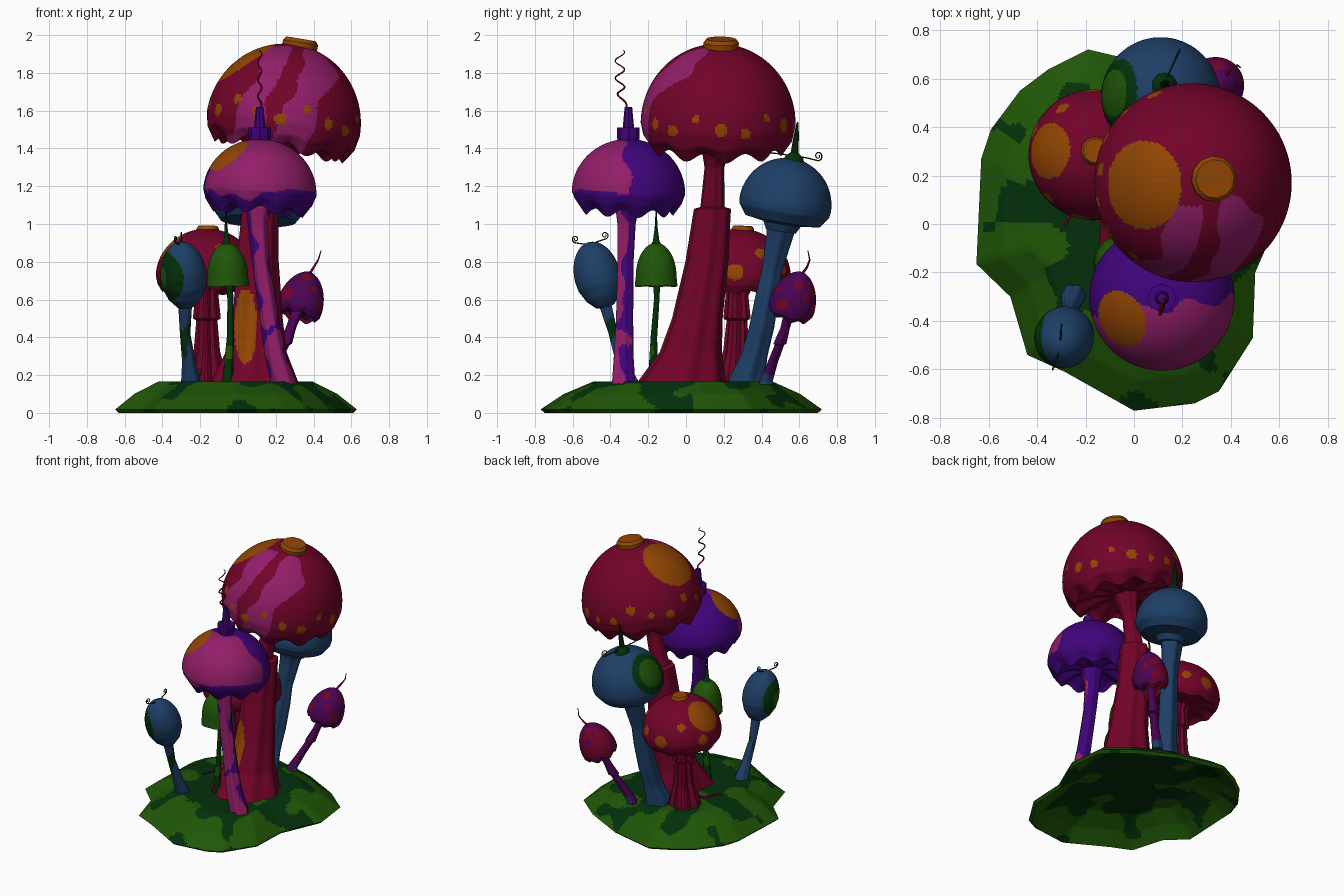
import bpy, bmesh, math
from mathutils import Vector, Matrix, noise

cube = bpy.data.objects.get("Cube")
if cube:
    bpy.data.objects.remove(cube, do_unlink=True)

MATS = {}
for label, rgb in {
    "crimson": (0.17, 0.001, 0.022), "orange": (0.29, 0.06, 0.001),
    "pink": (0.29, 0.013, 0.14), "purple": (0.052, 0.001, 0.2),
    "blue": (0.013, 0.05, 0.135), "green": (0.014, 0.092, 0.002),
    "dark green": (0.001, 0.03, 0.003), "violet": (0.07, 0.001, 0.085),
}.items():
    m = bpy.data.materials.new(label)
    m.use_nodes = True
    m.diffuse_color = (*rgb, 1)
    m.node_tree.nodes["Principled BSDF"].inputs["Base Color"].default_value = (*rgb, 1)
    MATS[label] = m


def wobble(p, scale):
    return noise.noise(Vector(p) * scale)


def lerp_rows(points, steps):
    """Linear in-between points along a profile or path."""
    out = []
    for a, b in zip(points, points[1:]):
        out += [[u + (v - u) * i / steps for u, v in zip(a, b)] for i in range(steps)]
    return out + [list(points[-1])]


def skin(name, rows, colour):
    """Closed surface through rings of points; colour is a name or a rule on position."""
    bm = bmesh.new()
    rings = [[bm.verts.new(p) for p in row] for row in rows]
    n = len(rings[0])
    for a, b in zip(rings, rings[1:]):
        for i in range(n):
            j = (i + 1) % n
            bm.faces.new((a[i], a[j], b[j], b[i]))
    bm.faces.new(rings[0])
    bm.faces.new(rings[-1])
    bmesh.ops.recalc_face_normals(bm, faces=bm.faces)
    used = []
    for f in bm.faces:
        c = colour(f.calc_center_median()) if callable(colour) else colour
        if c not in used:
            used.append(c)
        f.material_index = used.index(c)
    mesh = bpy.data.meshes.new(name)
    bm.to_mesh(mesh)
    bm.free()
    for c in used:
        mesh.materials.append(MATS[c])
    ob = bpy.data.objects.new(name, mesh)
    bpy.context.collection.objects.link(ob)
    bpy.ops.object.select_all(action='DESELECT')
    ob.select_set(True)
    bpy.context.view_layer.objects.active = ob
    bpy.ops.object.shade_smooth_by_angle(angle=math.radians(35))


def frame(centre, axis):
    return Matrix.Translation(centre) @ Vector(axis).to_track_quat('Z', 'Y').to_matrix().to_4x4()


def lathe(name, centre, axis, profile, colour, n=48, waves=0, amp=0):
    """Turn (radius, height, ripple weight) about a leaning axis."""
    m = frame(centre, axis)
    angles = [math.tau * i / n for i in range(n)]
    rows = [[m @ Vector((r * math.cos(a), r * math.sin(a), z + w * amp * math.cos(waves * a)))
             for a in angles] for r, z, w in profile]
    skin(name, rows, colour)


def cap(name, centre, axis, radius, height, lip, colour, n=120, waves=0, amp=0, steps=40, power=1):
    dome = [(max(radius * math.sin(t) ** power, 0.002), height * math.cos(t), 0)
            for t in (math.pi / 2 * i / steps for i in range(steps))]
    lathe(name, centre, axis, dome + lerp_rows([(radius, 0, 0)] + lip, 5), colour, n, waves, amp)


def stem(name, path, colour, ribs=6, depth=0.06, n=42, steps=10):
    """Ribbed stalk through (x, y, z, radius) points."""
    angles = [math.tau * i / n for i in range(n)]
    rows = [[(x + r * (1 + depth * math.cos(ribs * a)) * math.cos(a),
              y + r * (1 + depth * math.cos(ribs * a)) * math.sin(a), z) for a in angles]
            for x, y, z, r in lerp_rows(path, steps)]
    skin(name, rows, colour)


def wire(name, pts, colour, thick=0.005, taper=0.7):
    cu = bpy.data.curves.new(name, 'CURVE')
    cu.dimensions = '3D'
    cu.bevel_depth = thick
    cu.bevel_resolution = 1
    cu.use_fill_caps = True
    sp = cu.splines.new('POLY')
    sp.points.add(len(pts) - 1)
    for i, (point, p) in enumerate(zip(sp.points, pts)):
        point.co = (*p, 1)
        point.radius = 1 - taper * i / (len(pts) - 1)
    cu.materials.append(MATS[colour])
    bpy.context.collection.objects.link(bpy.data.objects.new(name, cu))


def curl(name, start, end, colour, size=0.025):
    """Feeler that ends in a flat spiral."""
    s, e = Vector(start), Vector(end)
    d = Vector((e.x - s.x, e.y - s.y, 0)).normalized()
    pts = [s, s.lerp(e, 0.5) - Vector((0, 0, 0.01))]
    for i in range(22):
        a, r = -1.6 + i * 0.42, size * (1 - i / 28)
        pts.append(e + d * r * math.cos(a) + Vector((0, 0, r * math.sin(a))))
    wire(name, pts, colour, 0.004, 0.4)


def spotted(base, spots):
    """Rule: the first spot (x, y, z, radius, colour) holding the point wins."""
    def rule(p):
        for x, y, z, r, c in spots:
            if (p - Vector((x, y, z))).length < r:
                return c
        return base(p) if callable(base) else base
    return rule


def dots(centre, axis, radius, height, count, size, colour, lats=(0.15, 0.3)):
    m, out = frame(centre, axis), []
    for i in range(count):
        a, t = math.tau * i / count, lats[i % len(lats)]
        p = m @ Vector((radius * math.cos(t) * math.cos(a), radius * math.cos(t) * math.sin(a),
                        height * math.sin(t)))
        out.append((*p, size * (1 + 0.25 * math.sin(i * 2.3)), colour))
    return out


# Mossy mound, a hollow shell
outline = [(-.65, -.165), (-.51, -.3), (-.44, -.54), (-.285, -.61), (0, -.77), (.25, -.74),
           (.35, -.69), (.49, -.47), (.5, -.2), (.63, .1), (.6, .35), (.42, .5), (.15, .64),
           (-.19, .72), (-.35, .64), (-.47, .55), (-.59, .39), (-.63, .27)]
edge = lerp_rows(outline + outline[:1], 10)[:-1]
levels = [(.01, .165), (.64, .165), (.84, .1), (1, .018), (.97, 0), (.82, .075), (.62, .14), (.01, .14)]


def moss(p):
    reach = (p - Vector((.06, 0, .1))).length
    return "dark green" if wobble(p, 6) * .65 + .44 - reach > 0 else "green"


skin("ground_mound", [[(x * s - .02 * (1 - s), y * s, z) for x, y in edge]
                      for s, z in lerp_rows(levels, 14)], moss)

# Giant red mushroom
c, ax = (.24, .17, 1.53), (.17, .02, 1)


def giant_paint(p):
    s = p.x - 0.4 * (p.z - 1.6) + 0.06 * wobble(p, 7)
    front = p.y < 0.1 + 0.1 * wobble(p, 5) and (p - Vector((.24, .17, 1.53))).length > .372
    return "pink" if front and (0 < s < .15 or .24 < s < .43) else "crimson"


cap("giant_cap", c, ax, .41, .425,
    [(.395, -.07, .4), (.345, -.13, 1), (.32, -.105, 1), (.2, -.08, .6), (.06, -.09, 0)],
    spotted(giant_paint, [(.03, .16, 1.87, .185, "orange")]
            + dots(c, ax, .41, .43, 19, .028, "orange", (.03, .2, .08))), 200, 10, .024, 48)
lathe("giant_cap_knob", (.325, .185, 1.925), ax,
      [(.01, .055, 0), (.08, .055, 0), (.095, .035, 0), (.09, -.05, 0)], "orange", 12)
stem("giant_stem", [(.08, -.02, .15, .24), (.08, -.02, .17, .225), (.09, .025, .32, .16),
                    (.1, .06, .5, .13), (.1, .11, .8, .11), (.115, .14, 1.08, .095),
                    (.115, .14, 1.09, .062), (.16, .15, 1.3, .05), (.215, .165, 1.46, .09)],
     lambda p: "orange" if p.y < .05 and ((p.x - .04) / .06) ** 2 + ((p.z - .46) / .2) ** 2 < 1
     else "crimson", 7, .05, 84, 14)

# Purple and pink mushroom
c, ax = (.115, -.305, 1.165), (.07, .03, 1)


def bell_paint(p):
    w = 0.06 * wobble(p, 8)
    return "pink" if p.y < -.35 + .15 * (p.x - .115) + w and p.z > 1.15 + w else "purple"


cap("purple_cap", c, ax, .3, .285,
    [(.285, -.04, .5), (.24, -.095, 1), (.22, -.075, 1), (.14, -.05, .6), (.05, -.06, 0)],
    spotted(bell_paint, [(-.05, -.39, 1.36, .12, "orange")]), 150, 9, .02)
lathe("purple_cap_knob", (.115, -.305, 1.44), (0, 0, 1),
      [(.004, .18, 0), (.02, .18, 0), (.03, .07, 0), (.06, .07, 0), (.06, .015, 0), (.05, -.02, 0)],
      "purple", 8)
wire("purple_cap_tendril",
     [(.115 + .01 * math.sin(i * .5), -.31 - .04 * min(i / 12, 1) + .025 * math.sin(i * .48) * min(i / 15, 1),
       1.61 + .31 * i / 44) for i in range(45)], "crimson", .006, .5)
stem("purple_stem", [(.242, -.33, .15, .066), (.238, -.33, .17, .063), (.2, -.33, .3, .054),
                     (.165, -.325, .5, .047), (.12, -.32, .8, .044), (.105, -.315, 1, .05),
                     (.11, -.31, 1.12, .07)],
     lambda p: "pink" if p.y < -.343 + .07 * wobble(p, 9) else "purple", steps=16)

# Tall blue mushroom
c, ax = (.11, .525, 1.1), (.04, .17, 1)
cap("blue_cap", c, ax, .245, .25, [(.24, -.03, 0), (.2, -.085, 0), (.1, -.1, 0), (.08, -.14, 0)],
    spotted("blue", [(-.1, .54, 1.23, .1, "green"), (-.1, .54, 1.23, .15, "dark green")]))
lathe("blue_cap_spike", (.125, .57, 1.33), (.04, .1, 1),
      [(.004, .21, 0), (.014, .14, 0), (.02, .05, 0), (.05, .02, 0), (.06, -.02, 0)], "dark green", 10)
curl("blue_cap_curl_front", (.125, .56, 1.36), (.1, .46, 1.4), "dark green")
curl("blue_cap_curl_back", (.125, .58, 1.36), (.18, .7, 1.36), "dark green")
stem("blue_stem", [(0, .32, .15, .095), (0, .325, .19, .09), (.02, .36, .3, .068), (.04, .4, .45, .064),
                   (.06, .43, .62, .06), (.07, .455, .75, .052), (.09, .5, .95, .07),
                   (.1, .51, 1.03, .085)], "blue", 5, .08, steps=4)

# Middle red mushroom
c, ax = (-.165, .285, .72), (.02, .05, 1)
cap("red_cap", c, ax, .27, .255, [(.26, -.04, .3), (.235, -.075, 1), (.2, -.055, .8), (.05, -.05, 0)],
    spotted("crimson", [(-.34, .3, .87, .115, "orange")]
            + dots(c, ax, .27, .255, 11, .036, "orange", (.12, .55, .25))), 144, 10, .008)
lathe("red_cap_knob", (-.16, .3, .955), ax,
      [(.01, .035, 0), (.05, .035, 0), (.06, .02, 0), (.06, -.02, 0)], "orange", 12)
stem("red_stem", [(-.17, .26, .15, .102), (-.17, .26, .17, .1), (-.165, .265, .33, .062),
                  (-.165, .27, .49, .05), (-.165, .27, .5, .066), (-.165, .27, .62, .055),
                  (-.165, .28, .7, .08)], "crimson", 8, .12, steps=4)
wire("red_stem_root", [(-.19, .22, .24), (-.23, .12, .17), (-.285, -.01, .165)], "crimson", .016)

# Green bell mushroom
lean = (-.03, 0, 1)
cap("green_cap", (-.055, -.158, .72), lean, .108, .18, [(.113, -.05, .5), (.09, -.04, .5), (.02, -.01, 0)],
    "green", 48, 6, .005)
lathe("green_cap_spike", (-.06, -.158, .88), lean,
      [(.003, .19, 0), (.008, .1, 0), (.017, .03, 0), (.035, 0, 0)], "dark green", 10)
stem("green_stem", [(-.056, -.178, .15, .03), (-.055, -.175, .17, .027), (-.04, -.17, .4, .018),
                    (-.04, -.155, .6, .015), (-.05, -.155, .72, .02)],
     lambda p: "green" if wobble(p, 8) > .3 else "dark green")

# Small blue egg mushroom
cap("egg_cap", (-.288, -.467, .72), (-.09, -.26, 1), .123, .19,
    [(.118, -.05, 0), (.09, -.115, 0), (.05, -.16, 0), (.02, -.17, 0)],
    spotted("blue", [(-.41, -.5, .72, .06, "green"), (-.395, -.51, .72, .135, "dark green")]))
curl("egg_curl_front", (-.305, -.515, .89), (-.33, -.585, .92), "dark green", .02)
curl("egg_curl_back", (-.305, -.515, .89), (-.3, -.43, .94), "dark green", .02)
stem("egg_stem", [(-.25, -.295, .15, .05), (-.25, -.3, .17, .048), (-.26, -.34, .27, .034),
                  (-.28, -.385, .42, .026), (-.28, -.43, .58, .035)],
     lambda p: "dark green" if wobble(p, 9) > .2 else "blue")

# Small violet mushroom, crimson on its back
c, ax = (.325, .56, .56), (.3, .28, 1)


def violet_paint(p):
    back = (p.y - .56) - (p.x - .325) + .12 * wobble(p, 14)
    return "crimson" if back > .04 and wobble(p, 22) < .25 else "violet"


cap("violet_cap", c, ax, .123, .2, [(.12, -.025, .4), (.1, -.05, 1), (.085, -.03, 1), (.03, -.02, 0)],
    spotted(violet_paint, dots(c, ax, .12, .19, 11, .028, "crimson", (.15, .9, .5))),
    90, 7, .008, 30, 1.15)
wire("violet_feeler", [(.375, .61, .73), (.4, .64, .77), (.425, .655, .81), (.44, .645, .86)], "crimson", .008)
stem("violet_stem", [(.148, .423, .15, .038), (.15, .425, .17, .036), (.2, .46, .27, .028),
                     (.245, .495, .36, .026), (.248, .497, .365, .036), (.28, .525, .45, .026),
                     (.315, .55, .54, .03)],
     lambda p: "blue" if wobble(p, 9) > .3 else "violet")
